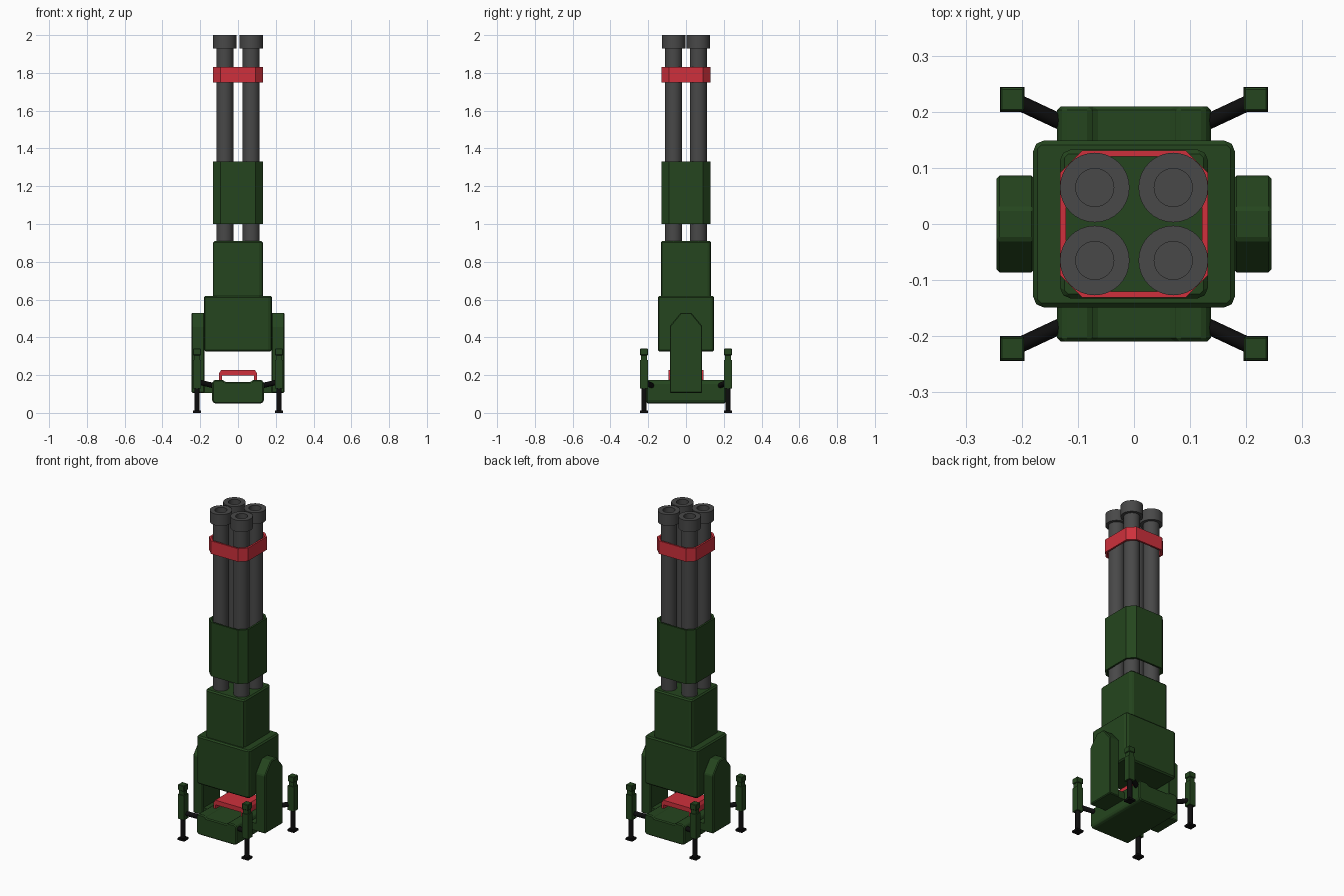
import bpy, bmesh, math
from mathutils import Vector

if "Cube" in bpy.data.objects:
    bpy.data.objects.remove(bpy.data.objects["Cube"])

def mat(name, col):
    m = bpy.data.materials.new(name)
    m.diffuse_color = (*col, 1)
    m.use_nodes = True
    m.node_tree.nodes["Principled BSDF"].inputs["Base Color"].default_value = m.diffuse_color
    return m

GREEN = mat("green_paint", (0.018, 0.06, 0.013))
RED = mat("red_paint", (0.62, 0.03, 0.045))
STEEL = mat("gun_steel", (0.065, 0.065, 0.065))
BLACK = mat("black_metal", (0.004, 0.004, 0.004))

def finish(name, bm, material, bevel=0, smooth=False):
    bmesh.ops.recalc_face_normals(bm, faces=bm.faces)
    me = bpy.data.meshes.new(name)
    bm.to_mesh(me)
    bm.free()
    ob = bpy.data.objects.new(name, me)
    bpy.context.collection.objects.link(ob)
    me.materials.append(material)
    if bevel:
        b = ob.modifiers.new("bevel", 'BEVEL')
        b.width, b.segments = bevel, 1
    if smooth:
        bpy.ops.object.select_all(action='DESELECT')
        ob.select_set(True)
        bpy.context.view_layer.objects.active = ob
        bpy.ops.object.shade_smooth_by_angle(angle=math.radians(35))
    return ob

def prism(name, pts, axis, a, b, material, bevel=0):
    """Extrude a 2D outline along an axis from a to b."""
    put = {'x': lambda p, t: (t, p[0], p[1]),
           'y': lambda p, t: (p[0], t, p[1]),
           'z': lambda p, t: (p[0], p[1], t)}[axis]
    bm = bmesh.new()
    f = bm.faces.new([bm.verts.new(put(p, a)) for p in pts])
    r = bmesh.ops.extrude_face_region(bm, geom=[f])
    shift = Vector(put((0, 0), b - a))
    bmesh.ops.translate(bm, vec=shift,
                        verts=[v for v in r['geom'] if isinstance(v, bmesh.types.BMVert)])
    return finish(name, bm, material, bevel)

def octagon(hx, hy, c):
    return [(hx - c, -hy), (hx, c - hy), (hx, hy - c), (hx - c, hy),
            (c - hx, hy), (-hx, hy - c), (-hx, c - hy), (c - hx, -hy)]

def box(name, x, y, hx, hy, z0, z1, material, bevel=0):
    pts = [(x - hx, y - hy), (x + hx, y - hy), (x + hx, y + hy), (x - hx, y + hy)]
    return prism(name, pts, 'z', z0, z1, material, bevel)

def sleeve(name, z0, z1, material):
    """Hollow collar with chamfered corners."""
    bm = bmesh.new()
    loops = []
    for pts, z in ((octagon(.132, .131, .04), z0), (octagon(.132, .131, .04), z1),
                   (octagon(.121, .12, .036), z1), (octagon(.121, .12, .036), z0)):
        loops.append([bm.verts.new((*p, z)) for p in pts])
    for i in range(4):
        p, q = loops[i], loops[(i + 1) % 4]
        for j in range(8):
            k = (j + 1) % 8
            bm.faces.new((p[j], p[k], q[k], q[j]))
    return finish(name, bm, material)

def lathe(name, profile, x, y, material, n=32):
    bm = bmesh.new()
    vs = [bm.verts.new((r, 0, z)) for r, z in profile]
    es = [bm.edges.new(e) for e in zip(vs, vs[1:])]
    bmesh.ops.spin(bm, geom=vs + es, axis=(0, 0, 1), cent=(0, 0, 0),
                   angle=math.tau, steps=n)
    bmesh.ops.remove_doubles(bm, verts=bm.verts, dist=1e-5)
    bmesh.ops.translate(bm, verts=bm.verts, vec=(x, y, 0))
    return finish(name, bm, material, smooth=True)

def rod(name, a, b, r, material, n=16):
    a, b = Vector(a), Vector(b)
    bm = bmesh.new()
    bmesh.ops.create_cone(bm, cap_ends=True, segments=n, radius1=r, radius2=r,
                          depth=(b - a).length)
    rot = (b - a).to_track_quat('Z', 'Y').to_matrix()
    bmesh.ops.rotate(bm, verts=bm.verts, matrix=rot)
    bmesh.ops.translate(bm, verts=bm.verts, vec=(a + b) / 2)
    return finish(name, bm, material, smooth=True)

# Four barrels with muzzle rings and recessed bores
gun = [(0, .85), (.045, .85), (.045, 1.93), (.062, 1.93), (.062, 2.0),
       (.034, 2.0), (.034, 1.9), (0, 1.9)]
for sx in (-1, 1):
    for sy in (-1, 1):
        lathe("barrel", gun, sx * .07, sy * .065, STEEL)

# Collars holding the barrels
sleeve("barrel_band", 1.75, 1.83, RED)
sleeve("barrel_shroud", 1.0, 1.33, GREEN)

# Breech housing in two steps
prism("upper_housing", octagon(.132, .133, .012), 'z', .60, .91, GREEN, .008)
prism("main_housing", octagon(.18, .149, .012), 'z', .325, .62, GREEN, .008)

# Base with a shallow recess down the middle
base = [(-.125, .05), (.125, .05), (.137, .062), (.137, .16), (.125, .175), (.078, .175),
        (.07, .163), (-.07, .163), (-.078, .175), (-.125, .175), (-.137, .16), (-.137, .062)]
prism("base", base, 'y', -.209, .209, GREEN, .006)
box("base_crossbeam", 0, 0, .2, .08, .105, .15, GREEN)

# Red bridge plate over the base
bridge = [(-.1, .16), (-.1, .21), (-.09, .226), (.09, .226), (.1, .21), (.1, .16),
          (.086, .16), (.086, .198), (-.086, .198), (-.086, .16)]
prism("bridge_plate", bridge, 'y', -.093, .093, RED)

# Side arms carrying the housing
arm = [(-.086, .105), (.086, .105), (.086, .46), (.028, .53), (-.028, .53), (-.086, .46)]
for s in (-1, 1):
    prism("side_arm", arm, 'x', s * .178, s * .245, GREEN, .005)

# Outrigger legs at the four corners
for sx in (-1, 1):
    for sy in (-1, 1):
        x, y = sx * .217, sy * .222
        rod("outrigger_strut", (sx * .11, sy * .172, .14), (x, y, .165), .014, BLACK)
        box("jack_body", x, y, .021, .021, .13, .28, GREEN)
        box("jack_neck", x, y, .016, .016, .28, .305, GREEN)
        box("jack_cap", x, y, .021, .021, .305, .34, GREEN, .003)
        rod("jack_post", (x, y, .008), (x, y, .14), .014, BLACK)
        box("jack_foot", x, y, .022, .022, 0, .012, BLACK)
